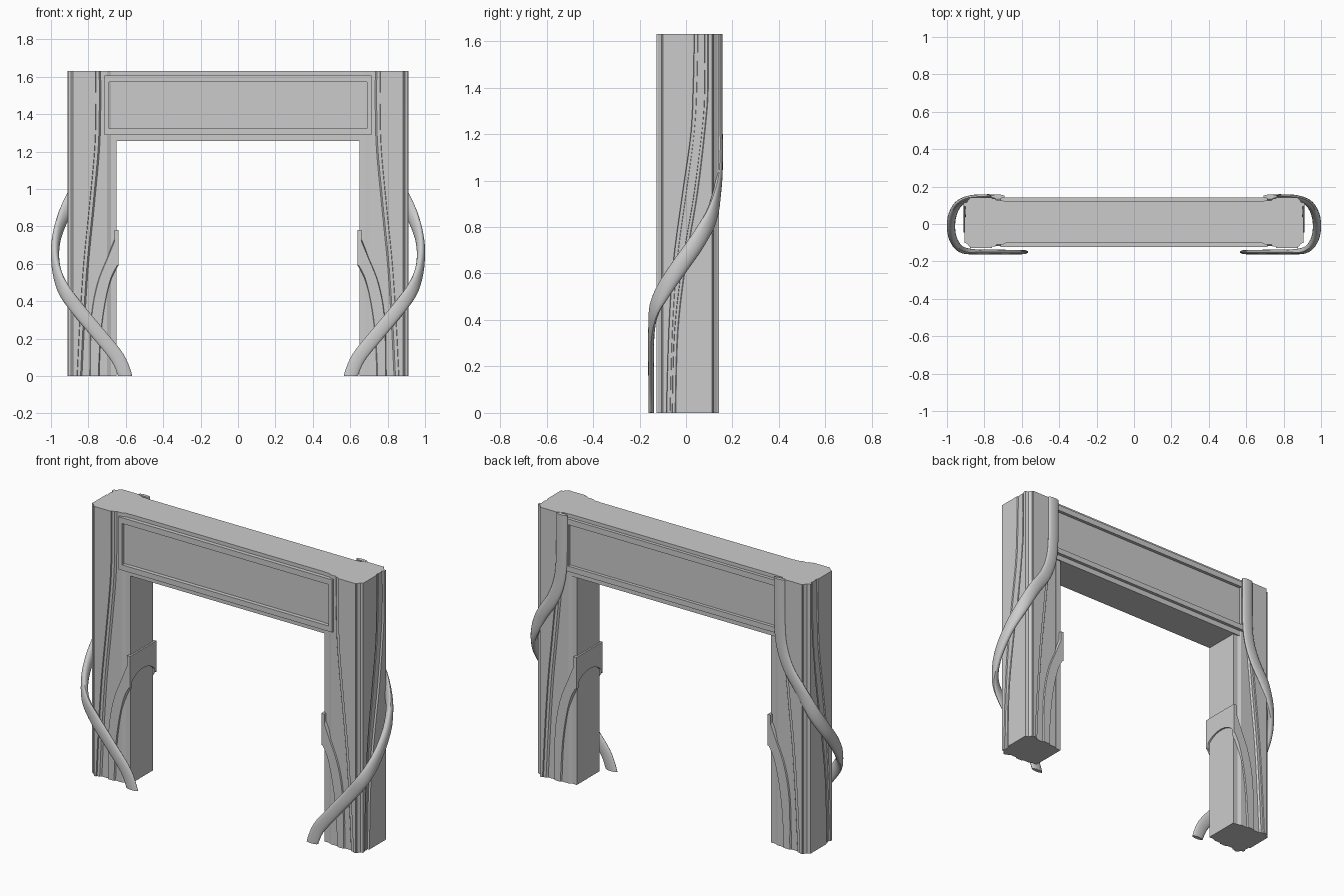
import bpy, bmesh, math
from mathutils import Vector

if "Cube" in bpy.data.objects:
    bpy.data.objects.remove(bpy.data.objects["Cube"])

TOP = 1.63


def spline(pts, n=8):
    """Catmull-Rom through tuples of any length."""
    out = []
    for i in range(len(pts) - 1):
        p = [pts[max(i - 1, 0)], pts[i], pts[i + 1], pts[min(i + 2, len(pts) - 1)]]
        for k in range(n):
            t = k / n
            out.append(tuple(
                0.5 * (2 * b + (c - a) * t + (2 * a - 5 * b + 4 * c - d) * t * t
                       + (3 * b - a - 3 * c + d) * t ** 3)
                for a, b, c, d in zip(*p)))
    return out + [tuple(pts[-1])]


def loft(name, rings, mirror=True, smooth=False):
    """Closed skin over a list of equal rings, mirrored to the other side."""
    bm = bmesh.new()
    vs = [[bm.verts.new(p) for p in r] for r in rings]
    m = len(vs[0])
    for a, b in zip(vs, vs[1:]):
        for j in range(m):
            bm.faces.new((a[j], a[(j + 1) % m], b[(j + 1) % m], b[j]))
    bm.faces.new(vs[0])
    bm.faces.new(vs[-1])
    bmesh.ops.recalc_face_normals(bm, faces=bm.faces)
    me = bpy.data.meshes.new(name)
    bm.to_mesh(me)
    bm.free()
    ob = bpy.data.objects.new(name, me)
    bpy.context.collection.objects.link(ob)
    if mirror:
        ob.modifiers.new("mirror", 'MIRROR')
    bpy.ops.object.select_all(action='DESELECT')
    ob.select_set(True)
    bpy.context.view_layer.objects.active = ob
    if smooth:
        bpy.ops.object.shade_smooth_by_angle(angle=math.radians(40))
    return ob


def box(name, x0, x1, y0, y1, z0, z1, mirror=False):
    loft(name, [[(x0, y0, z), (x1, y0, z), (x1, y1, z), (x0, y1, z)] for z in (z0, z1)], mirror)


def strip(name, a, b, base, top, put, e=0.012):
    """Raised strip with sloped edges between two curves of (u, z) points."""
    rings = []
    for p, q in zip(spline(a, 5), spline(b, 5)):
        p, q = Vector(p), Vector(q)
        d = (q - p).normalized() * e
        rings.append([put(p, base), put(p + d, top), put(q - d, top), put(q, base)])
    loft(name, rings)


# pillar core with chamfered, stepped corners
outline = [(0.65, -0.10), (0.68, -0.10), (0.70, -0.11), (0.885, -0.11), (0.90, -0.09),
           (0.90, 0.105), (0.885, 0.125), (0.70, 0.125), (0.68, 0.115), (0.65, 0.115)]
loft("pillar_core", [[(x, y, z) for x, y in outline] for z in (0, TOP)])

# lintel block with rails and end posts on both faces
box("lintel", -0.70, 0.70, -0.098, 0.122, 1.257, TOP)
for tag, y0, y1 in (("front", -0.122, -0.09), ("back", 0.11, 0.141)):
    box(tag + "_upper_rail", -0.715, 0.715, y0, y1, 1.573, 1.608)
    box(tag + "_lower_rail", -0.715, 0.715, y0, y1, 1.29, 1.323)
    box(tag + "_end_post", 0.69, 0.715, y0, y1, 1.323, 1.573, True)

# curved bark layers on the front and back of each pillar
edge = [(0.83, 0), (0.815, 0.3), (0.795, 0.6), (0.765, 0.9), (0.737, 1.2), (0.73, 1.4), (0.73, TOP)]
low = [(0.735, 0), (0.73, 0.2), (0.71, 0.37), (0.68, 0.51), (0.64, 0.59)]
high = [(0.80, 0), (0.79, 0.3), (0.755, 0.5), (0.69, 0.66), (0.64, 0.78)]
for tag, base, sgn in (("front", -0.105, -1), ("back", 0.12, 1)):
    put = lambda p, d: (p[0], d, p[1])
    strip(tag + "_bark", edge, [(0.893, z) for _, z in edge], base, base + sgn * 0.015, put)
    strip(tag + "_bark_ridge", [(x + 0.025, z) for x, z in edge],
          [(0.882, z) for _, z in edge], base, base + sgn * 0.022, put, 0.006)
    strip(tag + "_branch", low, high, base + sgn * -0.005, base + sgn * 0.013, put)

# branch wrapping over the inner face, arched below
arch = [(-0.118, 0.59), (-0.09, 0.63), (-0.03, 0.66), (0.045, 0.66), (0.105, 0.63), (0.133, 0.59)]
loft("inner_branch", [[(0.64, y, z), (0.64, y, 0.78), (0.66, y, 0.78), (0.66, y, z)]
                      for y, z in spline(arch, 5)])

# twisting layers on the outer side
c1 = [(-0.095, 0), (-0.085, 0.35), (-0.065, 0.65), (-0.025, 0.95), (0.01, 1.2), (0.02, 1.4), (0.025, TOP)]
c2 = [(-0.05, 0), (-0.04, 0.35), (-0.005, 0.65), (0.045, 0.95), (0.08, 1.25), (0.09, 1.4), (0.09, TOP)]
side = lambda p, d: (d, p[0], p[1])
strip("side_bark_front", [(-0.105, z) for _, z in c1], [(y + 0.015, z) for y, z in c1],
      0.89, 0.907, side, 0.005)
strip("side_bark_middle", [(y + 0.022, z) for y, z in c1], [(y - 0.005, z) for y, z in c2],
      0.89, 0.904, side, 0.005)
strip("side_bark_back", c2, [(0.118, z) for _, z in c2], 0.89, 0.911, side, 0.006)

# flattened vine: x, y, z, facing angle, half thickness
path = [(0.602, -0.15, 0, -90, .012), (0.645, -0.15, 0.10, -90, .012),
        (0.75, -0.15, 0.23, -90, .013), (0.85, -0.149, 0.35, -88, .014),
        (0.925, -0.135, 0.45, -62, .018), (0.965, -0.085, 0.545, -25, .021),
        (0.978, -0.02, 0.64, 0, .022), (0.97, 0.05, 0.74, 18, .022),
        (0.935, 0.11, 0.85, 52, .019), (0.87, 0.139, 0.98, 85, .015),
        (0.79, 0.147, 1.10, 90, .012), (0.745, 0.147, 1.22, 90, .011),
        (0.73, 0.147, 1.36, 90, .011), (0.728, 0.147, TOP, 90, .011)]
pts = spline(path, 5)
rings = []
for i, p in enumerate(pts):
    c = Vector(p[:3])
    t = (Vector(pts[min(i + 1, len(pts) - 1)][:3]) - Vector(pts[max(i - 1, 0)][:3])).normalized()
    if i in (0, len(pts) - 1):
        t = Vector((0, 0, 1))
    n = Vector((math.cos(math.radians(p[3])), math.sin(math.radians(p[3])), 0))
    n = (n - t * n.dot(t)).normalized()
    w = t.cross(n)
    ring = []
    for k in range(16):
        a = math.tau * k / 16
        v = c + w * math.cos(a) * 0.037 + n * math.sin(a) * p[4]
        v.z = min(max(v.z, 0), TOP)
        ring.append(v)
    rings.append(ring)
loft("vine", rings, smooth=True)
